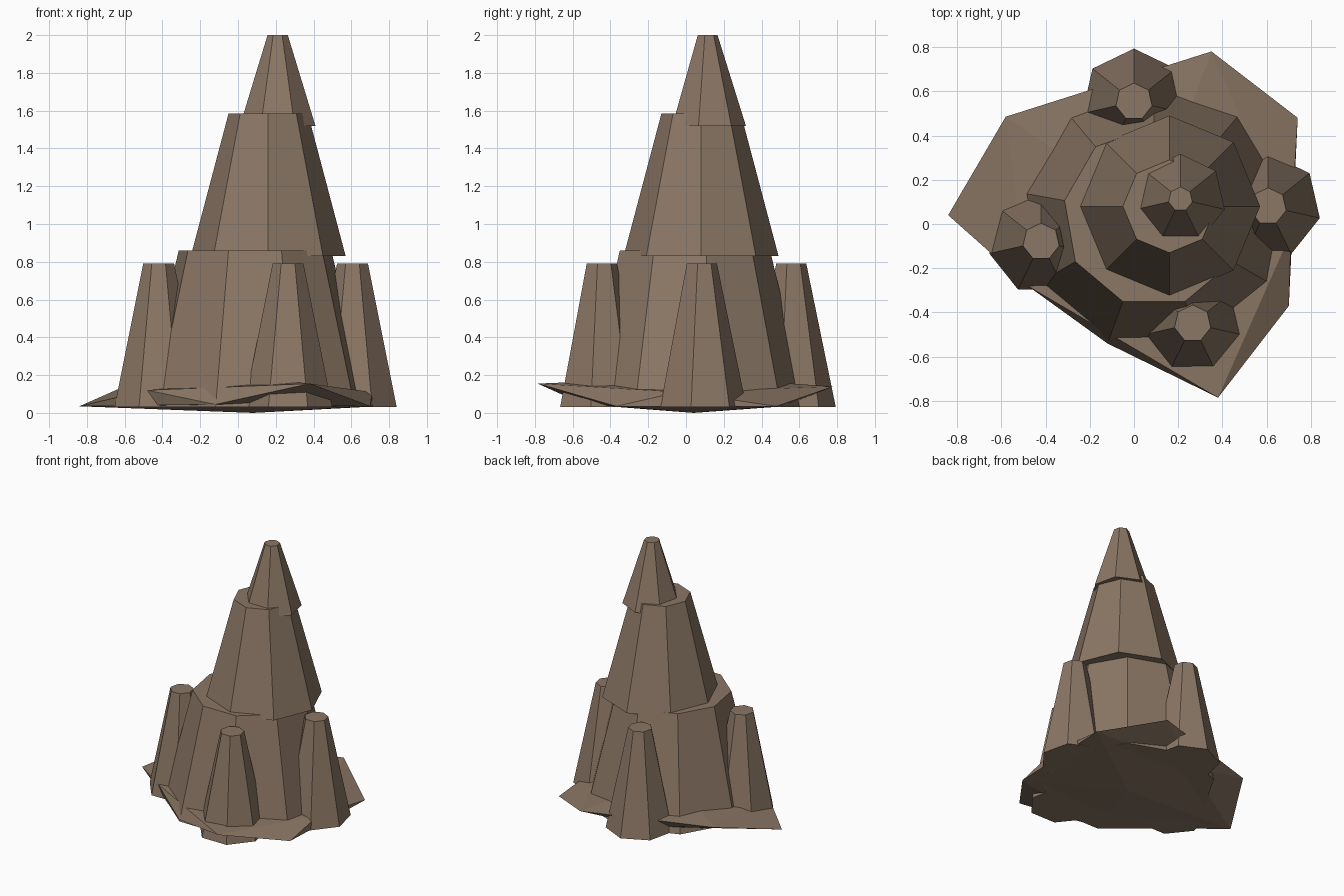
import bpy
import math

cube = bpy.data.objects.get("Cube")
if cube:
    bpy.data.objects.remove(cube, do_unlink=True)

# One flat stone colour
stone = bpy.data.materials.new("brown_stone")
stone.use_nodes = True
COLOUR = (0.258, 0.184, 0.130, 1.0)
stone.diffuse_color = COLOUR
bsdf = stone.node_tree.nodes["Principled BSDF"]
bsdf.inputs["Base Color"].default_value = COLOUR
bsdf.inputs["Roughness"].default_value = 0.9


def add_mesh(name, verts, faces):
    mesh = bpy.data.meshes.new(name)
    mesh.from_pydata(verts, [], faces)
    mesh.materials.append(stone)
    mesh.update()
    obj = bpy.data.objects.new(name, mesh)
    bpy.context.collection.objects.link(obj)
    return obj


def frustum(name, sides, centre, low, high):
    """Capped tapered prism; low and high are (radius, height), first corner at the back."""
    verts = []
    for radius, z in (low, high):
        for i in range(sides):
            a = math.pi / 2 + math.tau * i / sides
            verts.append((centre[0] + radius * math.cos(a),
                          centre[1] + radius * math.sin(a), z))
    faces = [tuple(reversed(range(sides))), tuple(range(sides, 2 * sides))]
    for i in range(sides):
        j = (i + 1) % sides
        faces.append((i, j, sides + j, sides + i))
    return add_mesh(name, verts, faces)


# Stacked central spire, each tier slightly off centre and sunk into the one below
frustum("spire_base", 9, (0.09, 0.035), (0.61, 0.03), (0.41, 0.86))
frustum("spire_middle", 8, (0.16, 0.08), (0.41, 0.83), (0.21, 1.585))
frustum("spire_tip", 7, (0.21, 0.112), (0.205, 1.52), (0.055, 2.0))

# Four small outcrops around the base
outcrops = {
    "left": (0.606, 0.08),
    "back": (0.0, 0.553),
    "right": (-0.42, -0.08),
    "front": (0.265, -0.45),
}
for side, centre in outcrops.items():
    frustum(side + "_outcrop", 7, centre, (0.24, 0.03), (0.084, 0.79))

# Rough ground slab: a flattened twenty-sided rock with uneven rings
lower = [(0.70, -0.37, 0.035), (0.74, 0.48, 0.035), (-0.08, 0.52, 0.035),
         (-0.84, 0.04, 0.035), (-0.12, -0.54, 0.045)]
upper = [(0.71, -0.04, 0.11), (0.35, 0.78, 0.14), (-0.58, 0.485, 0.15),
         (-0.48, -0.28, 0.12), (0.38, -0.785, 0.155)]
verts = lower + upper + [(0.08, 0.04, 0.0), (0.08, 0.04, 0.19)]
BOTTOM, TOP = 10, 11
faces = []
for i in range(5):
    j = (i + 1) % 5
    faces += [(BOTTOM, j, i), (i, j, 5 + i), (j, 5 + j, 5 + i), (5 + i, 5 + j, TOP)]
add_mesh("ground_slab", verts, faces)
